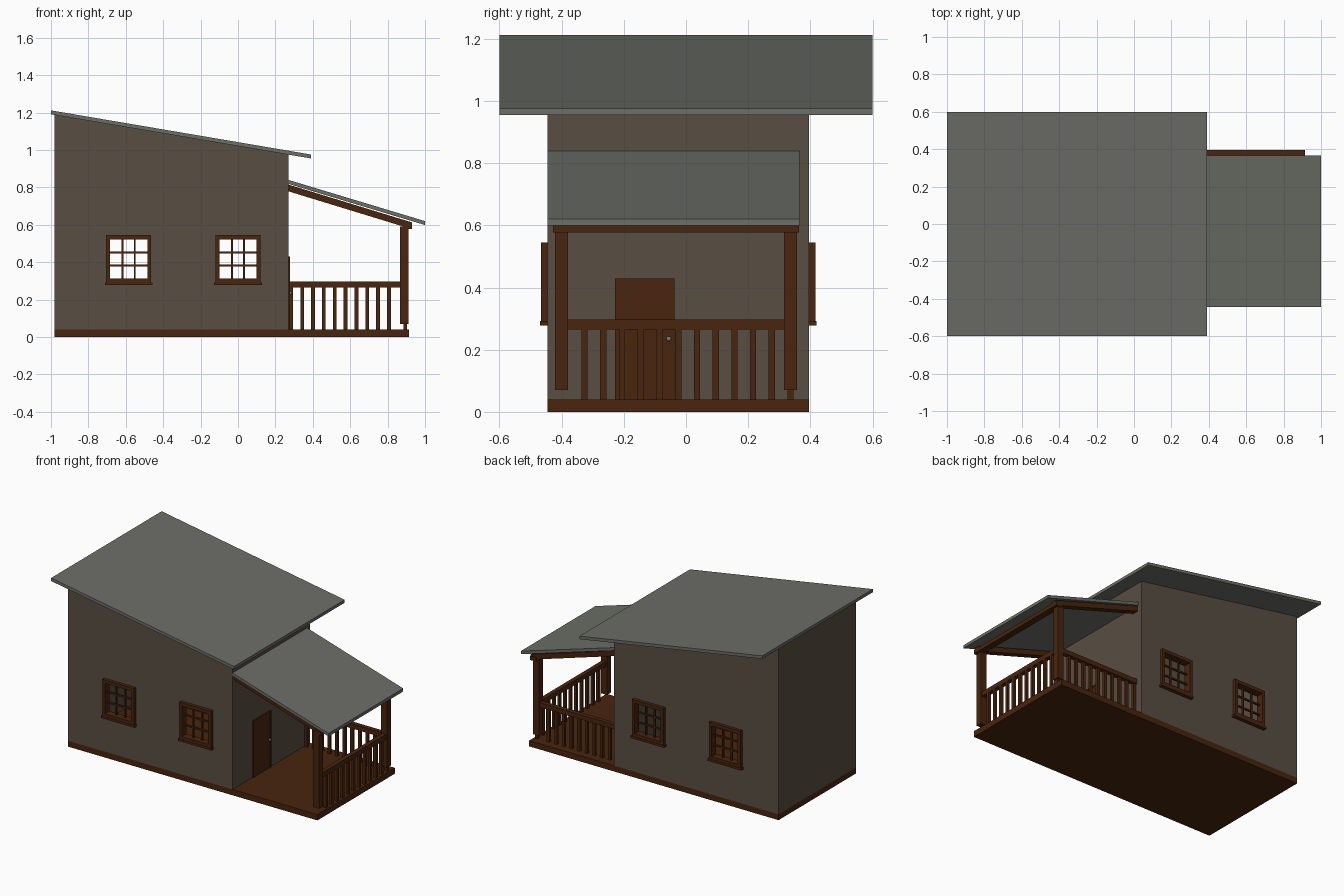
import bpy, bmesh
from mathutils import Vector

if "Cube" in bpy.data.objects:
    bpy.data.objects.remove(bpy.data.objects["Cube"])


def material(name, rgb):
    m = bpy.data.materials.new(name)
    m.diffuse_color = (*rgb, 1)
    m.use_nodes = True
    m.node_tree.nodes["Principled BSDF"].inputs["Base Color"].default_value = m.diffuse_color
    return m


WALL = material("taupe wall", (0.098, 0.077, 0.054))
WOOD = material("dark brown wood", (0.066, 0.018, 0.0045))
ROOF = material("grey roof", (0.150, 0.156, 0.135))
METAL = material("grey metal", (0.2, 0.2, 0.2))


def prism(name, profile, y0, y1, mat):
    """Extrude an xz profile from y0 to y1."""
    bm = bmesh.new()
    f = bm.faces.new([bm.verts.new((x, y0, z)) for x, z in profile])
    r = bmesh.ops.extrude_face_region(bm, geom=[f])
    vs = [v for v in r["geom"] if isinstance(v, bmesh.types.BMVert)]
    bmesh.ops.translate(bm, verts=vs, vec=Vector((0, y1 - y0, 0)))
    bmesh.ops.recalc_face_normals(bm, faces=bm.faces)
    me = bpy.data.meshes.new(name)
    bm.to_mesh(me)
    bm.free()
    me.materials.append(mat)
    ob = bpy.data.objects.new(name, me)
    bpy.context.collection.objects.link(ob)
    return ob


def box(name, x0, x1, y0, y1, z0, z1, mat=WOOD):
    return prism(name, [(x0, z0), (x1, z0), (x1, z1), (x0, z1)], y0, y1, mat)


def slab(name, x0, z0, x1, z1, t, y0, y1, mat):
    """Sloped board: top edge runs from (x0, z0) to (x1, z1)."""
    return prism(name, [(x0, z0 - t), (x1, z1 - t), (x1, z1), (x0, z0)], y0, y1, mat)


def cut(ob, cutter):
    cutter.hide_render = True
    cutter.hide_set(True)
    m = ob.modifiers.new("cut", "BOOLEAN")
    m.operation = "DIFFERENCE"
    m.solver = "EXACT"
    m.object = cutter


YF, YB = -0.445, 0.395      # front and back wall planes
T = 0.02                    # wall thickness

# Floor and hollow walls
box("floor_base", -0.98, 0.915, YF, YB, 0, 0.04)
walls = prism("walls", [(-0.98, 0.04), (0.27, 0.04), (0.27, 0.98), (-0.98, 1.191)], YF, YB, WALL)
cut(walls, box("room_cutter", -0.98 + T, 0.27 - T, YF + T, YB - T, 0.0, 1.5, WALL))

# Roofs
slab("main_roof", -1.0, 1.212, 0.39, 0.976, 0.021, -0.6, 0.6, ROOF)
slab("porch_roof", 0.27, 0.84, 1.0, 0.62, 0.021, -0.445, 0.365, ROOF)

# Windows: openings run through both long walls
for i, cx in enumerate((-0.585, 0.0)):
    cut(walls, box(f"window_cutter_{i}", cx - 0.11, cx + 0.11, -0.7, 0.7, 0.3, 0.535, WALL))
    for side, s, wall in (("front", -1, YF), ("back", 1, YB)):
        n = f"{side}_window_{i}"

        def part(tag, x0, x1, a, b, z0, z1):
            ya, yb = sorted((wall + s * a, wall + s * b))
            box(f"{n}_{tag}", cx + x0, cx + x1, ya, yb, z0, z1)

        part("left_jamb", -0.12, -0.1, -0.03, 0.022, 0.29, 0.545)
        part("right_jamb", 0.1, 0.12, -0.03, 0.022, 0.29, 0.545)
        part("head", -0.1, 0.1, -0.03, 0.022, 0.522, 0.545)
        part("bottom_rail", -0.1, 0.1, -0.03, 0.022, 0.29, 0.312)
        part("sill", -0.127, 0.127, 0.0, 0.025, 0.278, 0.293)
        for k in (-1, 1):
            part(f"upright_bar_{k}", k * 0.033 - 0.005, k * 0.033 + 0.005, -0.015, -0.003, 0.312, 0.522)
            zc = 0.417 + k * 0.035
            part(f"cross_bar_{k}", -0.1, 0.1, -0.015, -0.003, zc - 0.005, zc + 0.005)

# Door with thin frame and knob
box("door", 0.26, 0.275, -0.22, -0.045, 0.04, 0.422)
box("door_frame_left", 0.26, 0.279, -0.228, -0.22, 0.04, 0.43)
box("door_frame_right", 0.26, 0.279, -0.045, -0.037, 0.04, 0.43)
box("door_frame_top", 0.26, 0.279, -0.22, -0.045, 0.422, 0.43)
bpy.ops.mesh.primitive_uv_sphere_add(segments=12, ring_count=8, radius=0.008, location=(0.281, -0.055, 0.235))
knob = bpy.context.object
knob.name = "door_knob"
knob.data.materials.append(METAL)
bpy.ops.object.shade_smooth_by_angle()

# Porch posts, rafters and cross beam
for tag, y0, y1 in (("front", -0.422, -0.38), ("back", 0.315, 0.357)):
    box(f"{tag}_post", 0.866, 0.912, y0, y1, 0.07, 0.59)
    slab(f"{tag}_rafter", 0.27, 0.815, 0.93, 0.613, 0.036, y0, y1, WOOD)
box("cross_beam", 0.885, 0.93, -0.428, 0.363, 0.577, 0.604)

# Railings along the end and the back of the porch
box("end_rail", 0.874, 0.904, -0.38, 0.315, 0.265, 0.297)
box("back_rail", 0.27, 0.866, 0.322, 0.352, 0.265, 0.297)
W = 0.01
for k in range(12):
    y = -0.326 + k * 0.0602
    box(f"end_baluster_{k}", 0.886, 0.904, y - W, y + W, 0.04, 0.27)
for k in range(10):
    x = 0.285 + k * 0.058
    box(f"back_baluster_{k}", x - W, x + W, 0.328, 0.345, 0.04, 0.27)
